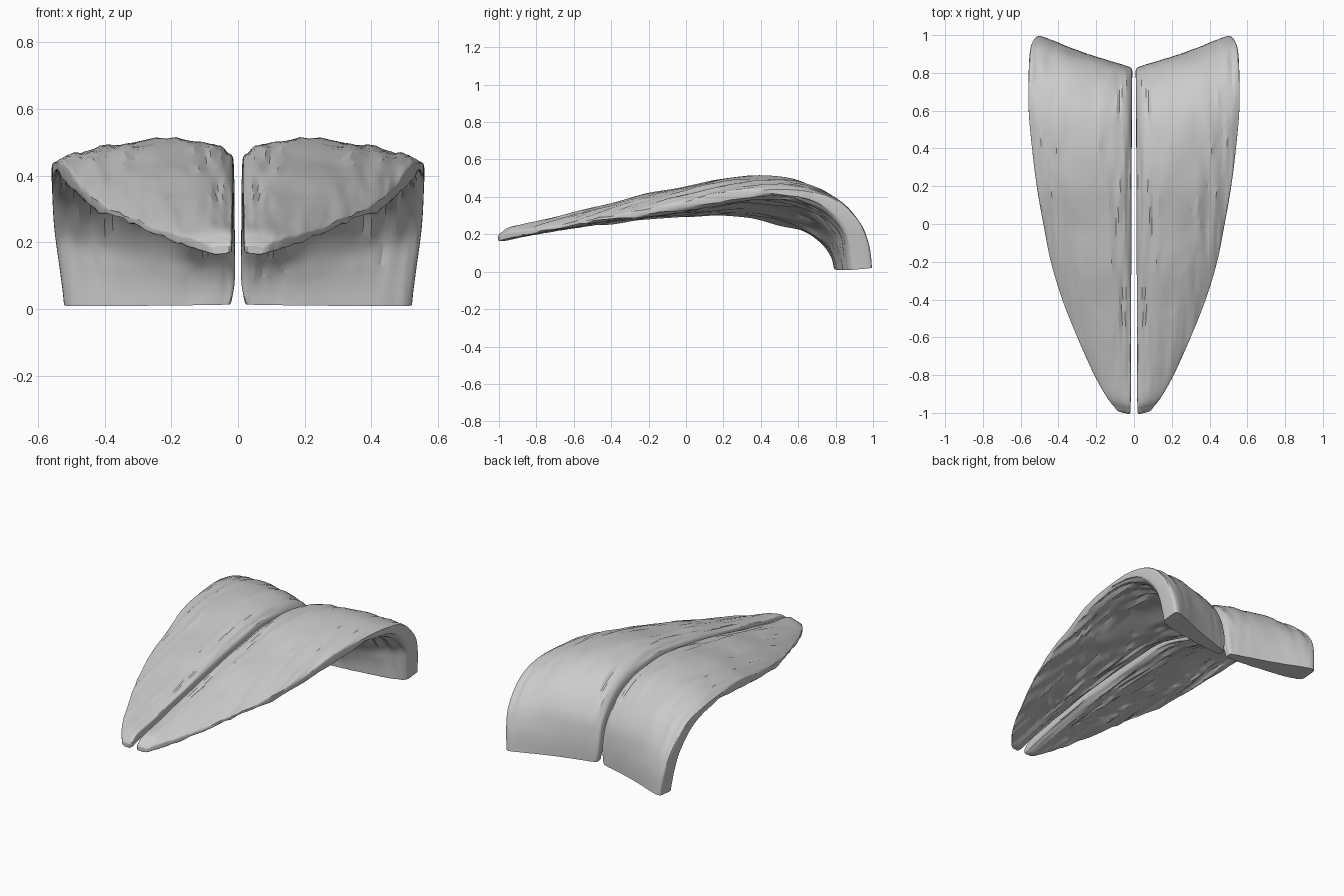
import bpy, bmesh, math
from mathutils import Vector, noise

if "Cube" in bpy.data.objects:
    bpy.data.objects.remove(bpy.data.objects["Cube"])

# Stations from front tip to rear rim:
# outer x | inner top y,z | outer top y,z | inner underside y,z | outer underside y,z
STATIONS = [
    (.085, -1.0, .195, -.985, .19, -1.0, .162, -.985, .162),
    (.135, -.95, .240, -.93, .215, -.95, .172, -.93, .178),
    (.21, -.80, .270, -.80, .235, -.80, .203, -.80, .205),
    (.30, -.60, .318, -.60, .270, -.60, .232, -.60, .242),
    (.38, -.40, .365, -.40, .310, -.40, .258, -.40, .272),
    (.44, -.20, .415, -.20, .350, -.20, .270, -.20, .300),
    (.48, .00, .455, .00, .390, .00, .277, .00, .325),
    (.515, .20, .492, .20, .435, .20, .277, .20, .370),
    (.542, .38, .502, .42, .455, .38, .248, .42, .400),
    (.558, .56, .472, .62, .450, .53, .205, .60, .390),
    (.558, .71, .390, .81, .395, .640, .175, .73, .335),
    (.552, .80, .280, .94, .280, .720, .120, .82, .230),
    (.538, .83, .160, 1.0, .160, .76, .075, .845, .130),
    (.522, .84, .025, 1.02, .03, .78, .02, .86, .015),
]
STEPS, RING = 6, 72


def catmull(a, b, c, d, t):
    return [.5 * (2 * q + (r - p) * t + (2 * p - 5 * q + 4 * r - s) * t * t
                  + (3 * q - p - 3 * r + s) * t ** 3) for p, q, r, s in zip(a, b, c, d)]


def station(t):
    i = min(int(t), len(STATIONS) - 2)
    pick = [STATIONS[max(0, min(len(STATIONS) - 1, k))] for k in range(i - 1, i + 3)]
    return catmull(*pick, t - i)


def squared(v, power):
    return .5 + .5 * math.copysign(abs(v) ** power, v)


def section(t):
    """Rounded, arched cross-section with a slightly hollow underside."""
    xo, tiy, tiz, toy, toz, biy, biz, boy, boz = station(t)
    end = len(STATIONS) - 1
    fade = min(1, t / 5, (end - t) / 4)
    xi = .018 - .010 * t / end + .016 * max(0, t - end + 1) ** 2
    pts = []
    for k in range(RING):
        a = 2 * math.pi * (k + .5) / RING
        c, s = math.cos(a), math.sin(a)
        # softer corner below the inner edge
        u, v = squared(c, .7), squared(s, .45 if s < 0 and c < 0 else .3)
        arch = math.sin(math.pi * u)
        top = Vector((0, tiy + (toy - tiy) * u, tiz + (toz - tiz) * u))
        low = Vector((0, biy + (boy - biy) * u, biz + (boz - biz) * u))
        span = top - low
        top.z += .027 * arch * fade
        # the rear rim is a little concave seen from above
        top.y -= .02 * arch * max(0, 1 - fade) * (t > 6)
        # underside hollows toward the outer edge
        low += span * .15 * math.sin(math.pi * u ** 1.8) * fade
        p = low.lerp(top, v)
        p.x = xi + (xo - xi) * u
        # lengthwise grooves, stronger underneath
        n = noise.noise(Vector((p.x * 22, t * .45, v * 3)))
        n += .7 * noise.noise(Vector((p.x * 55, t * .8, 7 + v * 3)))
        p += span.normalized() * n * (.010 if v > .5 else .018) * max(0, min(1, .2 + fade))
        p.z = max(p.z, .005)
        p.y = min(p.y, 1.0)
        pts.append(p)
    # round the blunt tip and the rear rim off
    near = min(t, (end - t) * 1.5)
    if near < .5:
        mid = sum(pts, Vector()) / RING
        f = .75 + .25 * math.sqrt(max(0, near) / .5)
        for p in pts:
            if t < 1:
                p.xyz = mid + (p - mid) * f
                p.y -= .008
            else:
                p.z -= .008
    return pts


# One curved plate lofted through its sections
bm = bmesh.new()
count = (len(STATIONS) - 1) * STEPS
rings = [[bm.verts.new(p) for p in section(i / STEPS)] for i in range(count + 1)]
for r0, r1 in zip(rings, rings[1:]):
    for k in range(RING):
        j = (k + 1) % RING
        bm.faces.new((r0[k], r0[j], r1[j], r1[k]))
# Strip-filled end faces between top and underside
for ring in (rings[0], rings[-1]):
    for k in range(RING // 2 - 1):
        bm.faces.new((ring[k], ring[k + 1], ring[RING - 2 - k], ring[RING - 1 - k]))
bmesh.ops.recalc_face_normals(bm, faces=bm.faces)
mesh = bpy.data.meshes.new("curved_plates")
bm.to_mesh(mesh)
bm.free()
plates = bpy.data.objects.new("curved_plates", mesh)
bpy.context.collection.objects.link(plates)

# Matching plate on the other side
mirror = plates.modifiers.new("mirror", 'MIRROR')
mirror.use_mirror_merge = False

bpy.context.view_layer.objects.active = plates
plates.select_set(True)
bpy.ops.object.shade_smooth_by_angle(angle=math.radians(25))
